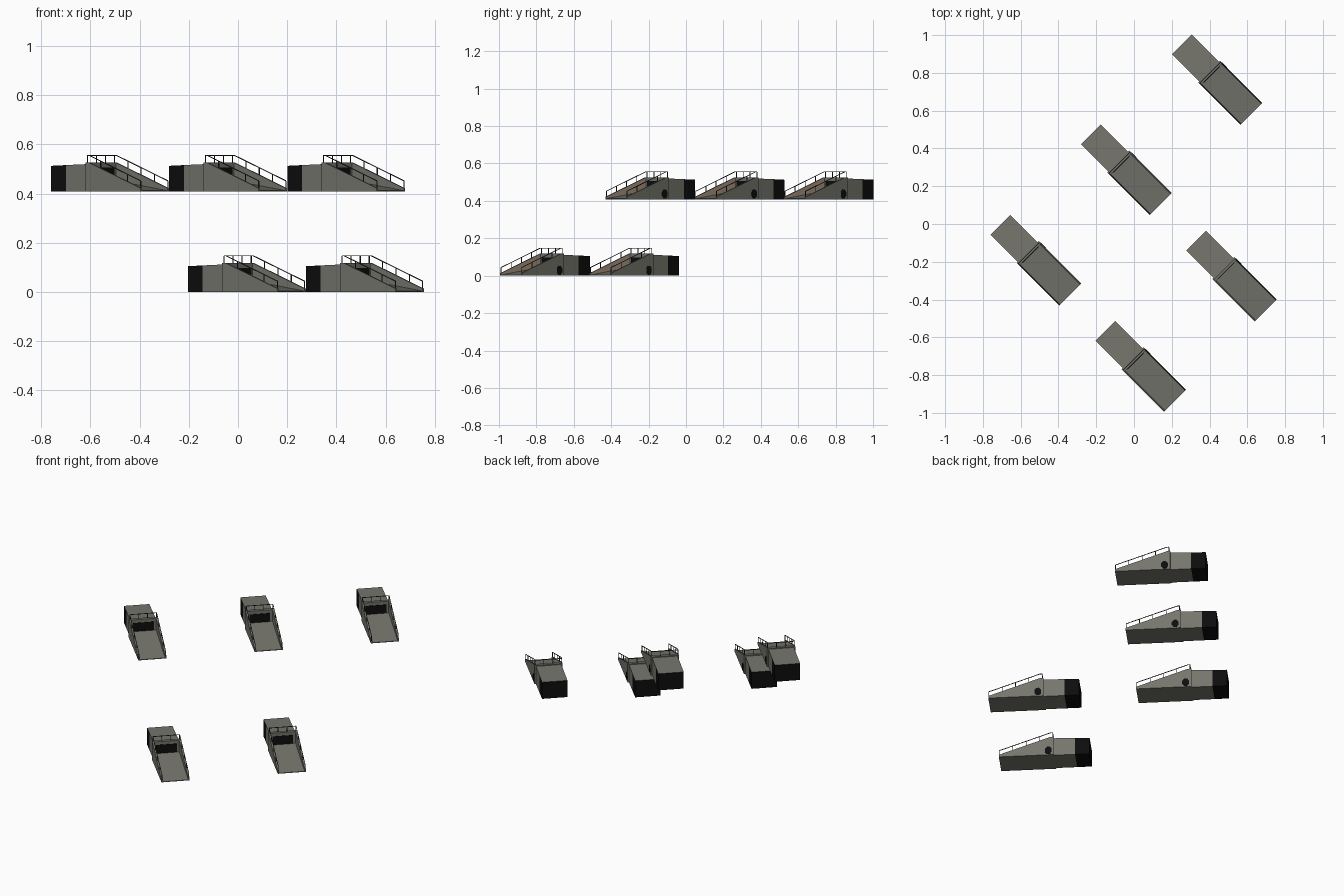
import bpy, bmesh, math
from mathutils import Vector, Matrix

if "Cube" in bpy.data.objects:
    bpy.data.objects.remove(bpy.data.objects["Cube"])


def material(name, rgb):
    m = bpy.data.materials.new(name)
    m.diffuse_color = (*rgb, 1)
    m.use_nodes = True
    m.node_tree.nodes["Principled BSDF"].inputs["Base Color"].default_value = m.diffuse_color
    return m


CONCRETE = material("concrete_grey", (0.18, 0.18, 0.155))
BLACK = material("black", (0.004, 0.004, 0.004))
TAN = material("tan_wall", (0.42, 0.31, 0.23))
RAIL = material("dark_rail", (0.03, 0.03, 0.032))

# Five placements; each unit's length runs towards +x -y
BASE = Vector((0.602, 0.602, 0.408))
SHIFTS = [(0, 0, 0), (-0.48, -0.477, 0), (-0.96, -0.955, 0),
          (0.076, -1.04, -0.408), (-0.404, -1.518, -0.408)]
PLACES = [Matrix.Translation(BASE + Vector(s)) @ Matrix.Rotation(-math.pi / 4, 4, 'Z')
          for s in SHIFTS]


def place(name, bm, mats, rule=None):
    """Turn a bmesh into one shared mesh and set it at all five places."""
    bmesh.ops.recalc_face_normals(bm, faces=bm.faces[:])
    bm.normal_update()
    if rule:
        for f in bm.faces:
            f.material_index = rule(f)
    me = bpy.data.meshes.new(name)
    bm.to_mesh(me)
    bm.free()
    for m in mats:
        me.materials.append(m)
    for i, mat in enumerate(PLACES):
        ob = bpy.data.objects.new(f"{name}_{i + 1}", me)
        ob.matrix_world = mat
        bpy.context.collection.objects.link(ob)


def prism(bm, profile, v0, v1):
    """Extrude a side profile (length, height) across the width."""
    a = [bm.verts.new((u, v0, z)) for u, z in profile]
    b = [bm.verts.new((u, v1, z)) for u, z in profile]
    bm.faces.new(a)
    bm.faces.new(b[::-1])
    n = len(a)
    for i in range(n):
        j = (i + 1) % n
        bm.faces.new((a[i], a[j], b[j], b[i]))


def bar(bm, p, q, r=0.0016):
    """Thin square bar between two points."""
    p, q = Vector(p), Vector(q)
    d = q - p
    m = (Matrix.Translation((p + q) / 2) @ d.to_track_quat('Z', 'Y').to_matrix().to_4x4()
         @ Matrix.Diagonal((2 * r, 2 * r, d.length, 1)))
    bmesh.ops.create_cube(bm, size=1, matrix=m)


BACK, TAIL, HEAD, LIP, TOE = -0.494, -0.410, -0.290, -0.270, 0.028
W, T = 0.082, 0.008      # half width, wall thickness
TOP, LOW = 0.118, 0.014  # wall height at head and toe

# Rear tunnel box
bm = bmesh.new()
prism(bm, [(TAIL, 0), (HEAD, 0), (HEAD, 0.112), (TAIL, 0.108)], -0.074, 0.074)
place("tunnel_box", bm, [CONCRETE])

# Black tail end with a grey roof
bm = bmesh.new()
prism(bm, [(BACK, 0), (TAIL, 0), (TAIL, 0.108), (BACK, 0.105)], -0.074, 0.074)
place("tunnel_tail", bm, [CONCRETE, BLACK], lambda f: 0 if f.normal.z > 0.5 else 1)

# Sloped side walls, tan on the face looking across from the left wall
bm = bmesh.new()
wall = [(HEAD, 0), (TOE, 0), (TOE, LOW), (LIP, TOP), (HEAD, TOP)]
for s in (-1, 1):
    prism(bm, wall, s * W, s * (W - T))
place("side_walls", bm, [CONCRETE, TAN],
      lambda f: int(f.normal.y > 0.9 and f.calc_center_median().y < 0))

# Ramp floor and head wall
bm = bmesh.new()
prism(bm, [(LIP, 0), (TOE, 0), (TOE, 0.004), (LIP, 0.045)], -W + T, W - T)
place("ramp", bm, [CONCRETE])
bm = bmesh.new()
prism(bm, [(HEAD, 0), (LIP, 0), (LIP, TOP), (HEAD, TOP)], -W + T, W - T)
place("head_wall", bm, [CONCRETE])

# Dark entrance at the top of the ramp
bm = bmesh.new()
prism(bm, [(LIP, 0.045), (LIP + 0.003, 0.045), (LIP + 0.003, 0.098), (LIP, 0.098)],
      -0.06, 0.06)
place("entrance", bm, [BLACK])

# Rounded dark hatch on one side wall
bm = bmesh.new()
hatch = [(-0.257 + 0.021 * math.cos(math.tau * (i + .5) / 8),
          0.029 + 0.026 * math.sin(math.tau * (i + .5) / 8)) for i in range(8)]
prism(bm, hatch, W, W + 0.002)
place("side_hatch", bm, [BLACK])

# Railings: one down each wall and one across the head
bm = bmesh.new()
H, u0, u1 = 0.029, HEAD + 0.008, TOE - 0.003


def wall_z(u):
    return TOP if u < LIP else TOP + (LOW - TOP) * (u - LIP) / (TOE - LIP)


for s in (-1, 1):
    v = s * (W - T / 2)
    for h in (H, ):
        bar(bm, (u0, v, TOP + h), (LIP, v, TOP + h))
        bar(bm, (LIP, v, TOP + h), (u1, v, wall_z(u1) + h))
    for k in range(5):
        u = u0 + (u1 - u0) * k / 4
        bar(bm, (u, v, wall_z(u)), (u, v, wall_z(u) + H))
e = W - T / 2
bar(bm, (u0, -e, TOP + H), (u0, e, TOP + H))
for v in (-e / 3, e / 3):
    bar(bm, (u0, v, TOP), (u0, v, TOP + H))
place("railing", bm, [RAIL])
